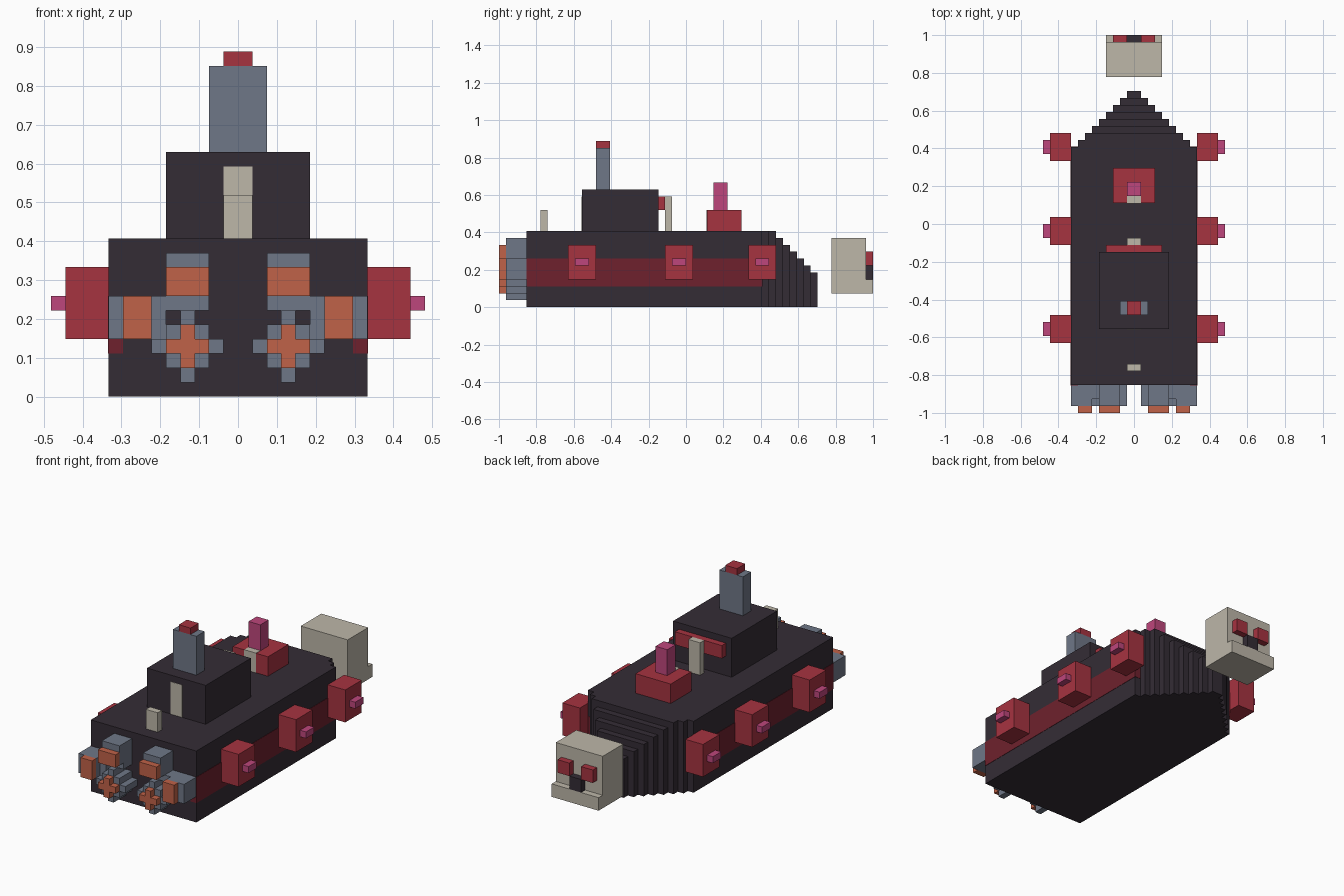
import bpy
import bmesh
from mathutils import Vector

U = 1 / 27        # size of one block
SKIN = 0.05       # inlaid panels stand this many blocks proud

cube = bpy.data.objects.get("Cube")
if cube:
    bpy.data.objects.remove(cube, do_unlink=True)


def material(name, rgb):
    linear = [((c / 255 + 0.055) / 1.055) ** 2.4 for c in rgb]
    m = bpy.data.materials.new(name)
    m.use_nodes = True
    m.diffuse_color = (*linear, 1)
    bsdf = next(n for n in m.node_tree.nodes if n.type == 'BSDF_PRINCIPLED')
    bsdf.inputs["Base Color"].default_value = (*linear, 1)
    return m


DARK = material("dark_hull", (52, 44, 53))
STRIPE = material("deep_red", (110, 33, 45))
RED = material("red", (166, 51, 64))
PINK = material("pink", (190, 70, 124))
GREY = material("blue_grey", (111, 119, 135))
ORANGE = material("orange", (192, 98, 72))
BONE = material("bone", (189, 183, 169))


def blocks(name, mat, *boxes, mirror=False):
    """One object from boxes given as (x, y, z) ranges in block units."""
    bm = bmesh.new()
    for ranges in boxes:
        lo, hi = (Vector(r) * U for r in zip(*ranges))
        made = bmesh.ops.create_cube(bm, size=1)["verts"]
        for v in made:
            v.co = (lo + hi) / 2 + v.co * (hi - lo)
    if mirror:
        copy = bmesh.ops.duplicate(bm, geom=bm.verts[:] + bm.edges[:] + bm.faces[:])["geom"]
        for v in copy:
            if isinstance(v, bmesh.types.BMVert):
                v.co.x *= -1
        bmesh.ops.reverse_faces(bm, faces=[f for f in copy if isinstance(f, bmesh.types.BMFace)])
    mesh = bpy.data.meshes.new(name)
    bm.to_mesh(mesh)
    bm.free()
    mesh.materials.append(mat)
    obj = bpy.data.objects.new(name, mesh)
    bpy.context.collection.objects.link(obj)
    return obj


def half(w):
    return (-w, w)


# Hull with a bow that narrows and drops block by block
blocks("hull", DARK, (half(9), (-23, 11), (0, 11)))
blocks("bow", DARK, *[(half(9 - k), (10 + k, 11 + k), (0, min(11, 13 - k)))
                      for k in range(1, 9)])
blocks("side_stripe", STRIPE,
       ((8, 9 + SKIN), (-23 - SKIN, 11 + SKIN), (3, 7)), mirror=True)

# Side guns
for i, y in enumerate((-15, -1, 11)):
    blocks(f"side_gun_{i + 1}", RED, ((9, 12), (y - 2, y + 2), (4, 9)), mirror=True)
    blocks(f"side_gun_tip_{i + 1}", PINK, ((12, 13), (y - 1, y + 1), (6, 7)), mirror=True)

# Bridge tower, door, rear window and chimney
blocks("tower", DARK, (half(5), (-15, -4), (11, 17)))
blocks("tower_door", BONE, (half(1), (-15 - SKIN, -14), (11, 16)))
blocks("tower_rear_window", RED, (half(4), (-4, -3), (14, 16)))
blocks("chimney", GREY, (half(2), (-13, -11), (17, 23)))
blocks("chimney_cap", RED, (half(1), (-13, -11), (23, 24)))

# Deck posts
blocks("front_post", BONE, (half(1), (-21, -20), (11, 14)))
blocks("rear_post", BONE, (half(1), (-3, -2), (11, 16)))

# Deck turret
blocks("turret", RED, (half(3), (3, 8), (11, 14)))
blocks("turret_door", BONE, (half(1), (3 - SKIN, 4), (11, 14 + SKIN)))
blocks("turret_barrel", PINK, (half(1), (4, 6), (14, 18)))

# Skull floating ahead of the bow
blocks("skull", BONE, (half(4), (21, 26), (2, 10)))
blocks("skull_jaw", BONE, (half(4), (26, 27), (2, 4)))
blocks("skull_eyes", RED, ((1, 3), (26, 27), (6, 8)), mirror=True)
blocks("skull_nose", DARK, (half(1), (26, 27), (4, 6)))

# Engine clusters: two cubes joined by a bracket, and a round thruster
BODY, CAP = (-26, -23), (-27, -26)
blocks("engine_cubes", GREY, ((2, 5), BODY, (7, 10)), ((6, 9), BODY, (4, 7)), mirror=True)
blocks("engine_bracket", GREY, ((5, 6), (-25, -23), (4, 7)),
       ((2, 5), (-25, -23), (6, 7)), mirror=True)
blocks("engine_cube_caps", ORANGE, ((2, 5), CAP, (7, 9)), ((6, 8), CAP, (4, 7)), mirror=True)


def diamond(radius, depth):
    rows = []
    for d in range(-radius, radius + 1):
        w = radius - abs(d) + 0.5
        rows.append(((3.5 - w, 3.5 + w), depth, (3 + d, 4 + d)))
    return rows


blocks("thruster", GREY, *diamond(2, BODY), mirror=True)
blocks("thruster_cap", ORANGE, *diamond(1, CAP), mirror=True)
